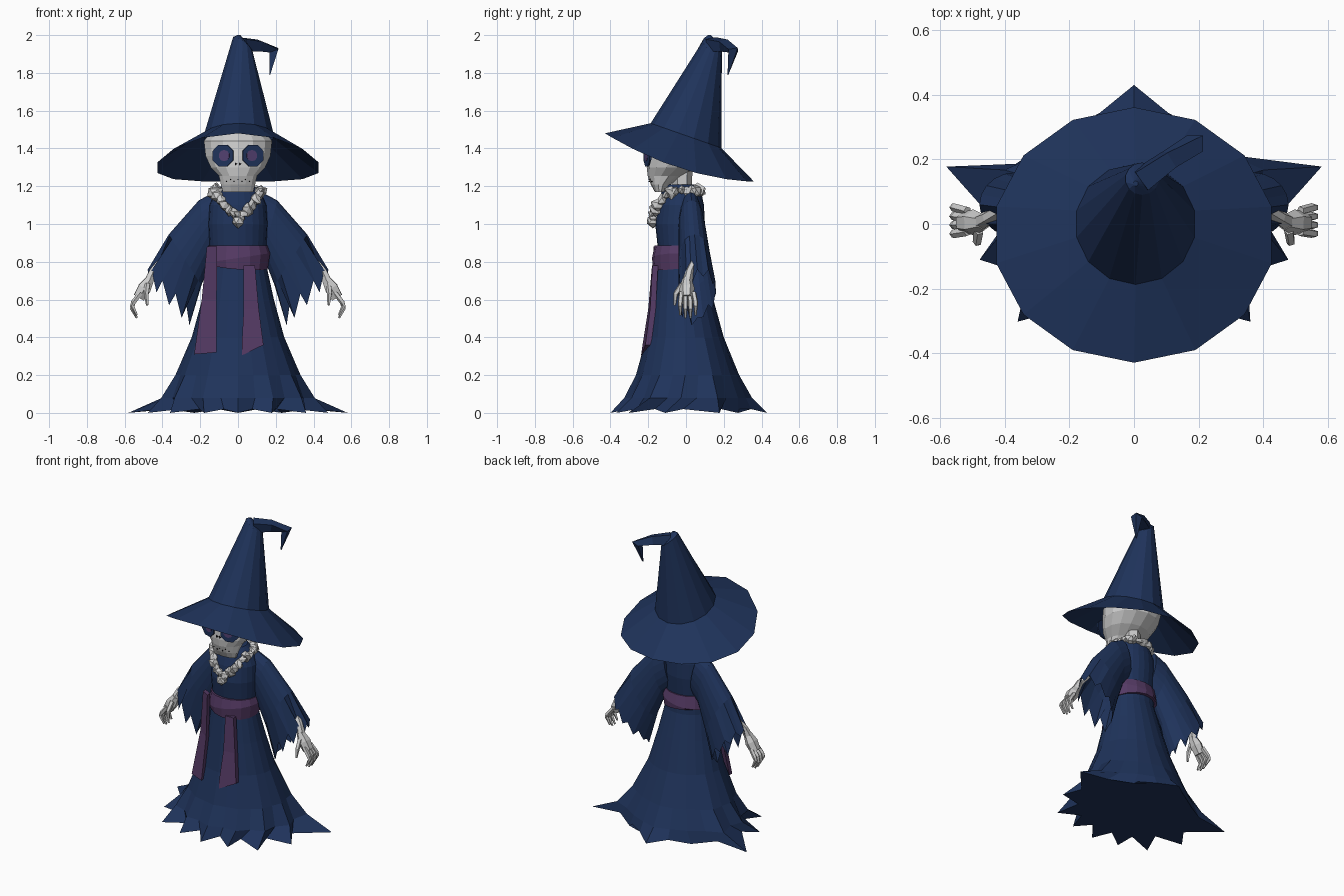
import bpy, bmesh, math, random
from mathutils import Vector

if "Cube" in bpy.data.objects:
    bpy.data.objects.remove(bpy.data.objects["Cube"], do_unlink=True)
random.seed(4)


def material(name, r, g, b):
    m = bpy.data.materials.new(name)
    m.use_nodes = True
    m.diffuse_color = (r, g, b, 1)
    node = m.node_tree.nodes["Principled BSDF"]
    node.inputs["Base Color"].default_value = (r, g, b, 1)
    node.inputs["Roughness"].default_value = 0.9
    return m


NAVY = material("navy cloth", 0.0135, 0.033, 0.104)
PURPLE = material("purple cloth", 0.09, 0.042, 0.128)
BONE = material("bone", 0.6, 0.6, 0.6)
IRIS = material("violet iris", 0.085, 0.05, 0.16)
BLACK = material("black", 0.01, 0.01, 0.012)


def finish(name, bm, mat):
    bmesh.ops.recalc_face_normals(bm, faces=bm.faces)
    me = bpy.data.meshes.new(name)
    bm.to_mesh(me)
    bm.free()
    me.materials.append(mat)
    ob = bpy.data.objects.new(name, me)
    bpy.context.collection.objects.link(ob)
    return ob


def loft(name, rings, mat, start=True, end=True):
    """Skin a list of equal-length rings, with optional end caps."""
    bm = bmesh.new()
    rows = [[bm.verts.new(p) for p in ring] for ring in rings]
    n = len(rows[0])
    for a, b in zip(rows, rows[1:]):
        for i in range(n):
            j = (i + 1) % n
            bm.faces.new((a[i], a[j], b[j], b[i]))
    if start:
        bm.faces.new(rows[0])
    if end:
        bm.faces.new(rows[-1])
    return finish(name, bm, mat)


def oval(z, rx, front, back, n=24):
    """Horizontal oval ring that starts at the front."""
    mid, h = (front + back) / 2, (back - front) / 2
    angles = [math.tau * i / n for i in range(n)]
    return [Vector((rx * math.sin(a), mid - h * math.cos(a), z)) for a in angles]


def tube(name, points, radii, mat, sides=6):
    pts = [Vector(p) for p in points]
    rings = []
    for i, p in enumerate(pts):
        t = (pts[min(i + 1, len(pts) - 1)] - pts[max(i - 1, 0)]).normalized()
        u = t.cross(Vector((0, 1, 0.1))).normalized()
        v = t.cross(u)
        angles = [math.tau * (k + 0.5) / sides for k in range(sides)]
        rings.append([p + radii[i] * (u * math.cos(a) + v * math.sin(a)) for a in angles])
    return loft(name, rings, mat)


def plate(name, center, normal, r, mat, sides=10, depth=0.009):
    """Thin polygon facing along a horizontal-ish normal."""
    c, nrm = Vector(center), Vector(normal).normalized()
    u = nrm.cross(Vector((0, 0, 1))).normalized()
    v = u.cross(nrm)
    angles = [math.tau * (k + 0.5) / sides for k in range(sides)]
    ring = [c + r * (u * math.cos(a) + v * math.sin(a)) for a in angles]
    return loft(name, [ring, [p + nrm * depth for p in ring]], mat)


# Robe with a ragged flaring hem (angle from the front, radius)
half = [(0, 0.4), (14, 0.31), (26, 0.41), (38, 0.33), (50, 0.47), (62, 0.35), (77, 0.49),
        (88, 0.41), (107, 0.607), (117, 0.41), (140, 0.36), (163, 0.36), (180, 0.43)]
hem = half + [(360 - a, r) for a, r in half[-2:0:-1]]
hem_ring = []
for i, (a, r) in enumerate(hem):
    a = math.radians(a)
    hem_ring.append(Vector((r * math.sin(a), -r * math.cos(a), 0.02 * (i % 2))))


def folded(ring, amount):
    """Pull a ring towards the hem so the folds fade upwards."""
    return [p.lerp(Vector((q.x, q.y, p.z)), amount) for p, q in zip(ring, hem_ring)]


robe = [hem_ring, folded(oval(0.08, 0.375, -0.295, 0.315), 0.3),
        folded(oval(0.2, 0.315, -0.25, 0.265), 0.1),
        oval(0.4, 0.245, -0.21, 0.2), oval(0.6, 0.19, -0.182, 0.145),
        oval(0.76, 0.155, -0.16, 0.1), oval(0.88, 0.15, -0.15, 0.09),
        oval(1.0, 0.157, -0.163, 0.1), oval(1.1, 0.15, -0.15, 0.095),
        oval(1.17, 0.12, -0.13, 0.08), oval(1.21, 0.075, -0.11, 0.05)]
loft("robe", robe, NAVY)

# Belt, narrower at the back, and its hanging ends
belt = [oval(0.76, 0.158, -0.174, 0.115, 16), oval(0.82, 0.17, -0.18, 0.118, 16),
        oval(0.885, 0.156, -0.166, 0.1, 16)]
for p in belt[0]:
    p.z += 0.12 * (p.y + 0.17) - 0.08 * p.x
for p in belt[1]:
    p.z += 0.15 * p.x
loft("belt", belt, PURPLE)


def sash(name, rows):
    """Cloth strip given by height, slope, side positions and side depths."""
    rings = [[(x0, y0, z), (x1, y1, z + slope), (x1, y1 + 0.03, z + slope), (x0, y0 + 0.03, z)]
             for z, slope, x0, x1, y0, y1 in rows]
    loft(name, rings, PURPLE)


sash("sash_right", [(0.88, 0, -0.165, -0.11, -0.14, -0.172),
                    (0.6, 0, -0.192, -0.113, -0.13, -0.18),
                    (0.31, 0.01, -0.232, -0.115, -0.165, -0.228)])
sash("sash_left", [(0.78, 0, 0.03, 0.09, -0.18, -0.178),
                   (0.55, 0, 0.03, 0.11, -0.2, -0.19),
                   (0.36, 0, 0.02, 0.135, -0.23, -0.215)])
sash("sash_left_torn_end", [(0.36, 0, 0.02, 0.135, -0.23, -0.215),
                            (0.305, 0.05, 0.022, 0.125, -0.238, -0.217)])


# Bell sleeves with torn cuffs, and skeletal hands
def sleeve_ring(s, c, axis, length, width, n=20):
    c, axis = Vector(c), Vector(axis).normalized()
    ring = []
    for i in range(n):
        a = math.tau * i / n
        p = c + axis * length * math.cos(a) + Vector((0, width * math.sin(a), 0))
        ring.append(Vector((p.x * s, p.y, p.z)))
    return ring


for s, side in ((1, "left"), (-1, "right")):
    cuff = sleeve_ring(s, (0.365, 0.06, 0.665), (0.23, 0, 0.23), 0.16, 0.1)
    for i, p in enumerate(cuff):
        depth = 0.05 if p.y > 0.07 else 0.095
        p.z -= depth if i % 2 else 0.0
    cuff[0].z -= 0.02
    cuff[10].z -= 0.05
    loft("sleeve_" + side, [
        sleeve_ring(s, (0.1, 0.025, 1.03), (0.2, 0, 0.98), 0.14, 0.06),
        sleeve_ring(s, (0.17, 0.03, 0.98), (0.25, 0, 0.97), 0.15, 0.07),
        sleeve_ring(s, (0.28, 0.045, 0.81), (0.45, 0, 0.7), 0.16, 0.085),
        cuff], NAVY, end=False)

    def flip(points):
        return [(x * s, y, z) for x, y, z in points]

    tube("forearm_" + side, flip([(0.41, 0.045, 0.8), (0.45, 0.02, 0.75), (0.475, 0.005, 0.69)]),
         [0.02, 0.022, 0.028], BONE)
    tube("palm_" + side, flip([(0.465, 0.005, 0.71), (0.495, 0.005, 0.66), (0.525, 0.005, 0.61)]),
         [0.025, 0.04, 0.034], BONE)
    for k in range(4):
        y = -0.03 + 0.027 * k
        drop = 0.015 * abs(k - 1.5)
        tube(f"finger_{k + 1}_{side}",
             flip([(0.515, y * 0.8, 0.635), (0.553, y, 0.585), (0.56, y, 0.545 + drop),
                   (0.535, y, 0.495 + drop)]), [0.014, 0.014, 0.012, 0.006], BONE, 5)
    tube("thumb_" + side, flip([(0.48, -0.02, 0.68), (0.485, -0.055, 0.63), (0.48, -0.06, 0.57)]),
         [0.016, 0.014, 0.007], BONE, 5)

# Necklace of rough bone pieces, dipping to a point at the front
bm = bmesh.new()
count = 28
for i in range(count + 2):
    a = math.tau * i / count
    front = max(math.cos(a), 0)
    at = Vector((0.125 * math.sin(a) * (1 - 0.1 * front), -0.05 - 0.125 * math.cos(a),
                 1.175 - 0.125 * front ** 2))
    if i >= count:
        at = Vector((0.02 * (i - count), -0.175, 1.02 + 0.015 * (i - count)))
    made = bmesh.ops.create_icosphere(bm, subdivisions=1, radius=random.uniform(0.024, 0.04))
    for v in made["verts"]:
        v.co = v.co * random.uniform(0.6, 1.3) + at
finish("bone_necklace", bm, BONE)

# Skull and neck
tube("neck", [(0, -0.02, 1.15), (0, -0.02, 1.32)], [0.05, 0.055], BONE)
skull = [(1.17, 0.083, -0.165, -0.11), (1.21, 0.093, -0.187, -0.08),
         (1.255, 0.104, -0.203, -0.02), (1.3, 0.148, -0.208, 0.06),
         (1.36, 0.176, -0.203, 0.135), (1.44, 0.185, -0.19, 0.16), (1.52, 0.12, -0.11, 0.1)]
loft("skull", [oval(*row, n=14) for row in skull], BONE)

# Painted face: sockets, irises, nostrils and mouth stitches
for s, side in ((1, "left"), (-1, "right")):
    facing = Vector((0.3 * s, -1, 0.02)).normalized()
    c = Vector((0.078 * s, -0.2, 1.362))
    plate("eye_socket_" + side, c, facing, 0.062, NAVY, 8)
    plate("iris_" + side, c + facing * 0.009 - Vector((0.008 * s, 0, 0)),
          facing, 0.03, IRIS, 10, 0.004)
    plate("nostril_" + side, (0.011 * s, -0.207, 1.318), (0, -1, 0), 0.009, BLACK, 3, 0.006)
for k in range(7):
    x = -0.06 + 0.02 * k
    y = -0.193 + 4 * x * x
    plate(f"stitch_{k + 1}", (x, y, 1.225 + 0.012 * (k % 2)), (x * 5, -1, -0.2),
          0.0035, BLACK, 4, 0.006)


# Hat: drooping brim, leaning crown and hooked tip
def hat_ring(cx, cy, rx, ry, height, n=14):
    ring = []
    for i in range(n):
        a = math.tau * i / n
        x, y = cx + rx * math.sin(a), cy - ry * math.cos(a)
        ring.append(Vector((x, y, height(x, y))))
    return ring


rim = hat_ring(0, -0.034, 0.437, 0.395, lambda x, y: 1.285 - 0.3 * y + 0.36 * y * y)
band = hat_ring(0.005, 0, 0.187, 0.187, lambda x, y: 1.468 - 0.35 * y)
top = hat_ring(0.025, 0.14, 0.052, 0.05, lambda x, y: 1.95 - 0.7 * (x - 0.025) - 0.4 * (y - 0.14))
peak = hat_ring(0.005, 0.125, 0.008, 0.008, lambda x, y: 2.0)
loft("hat", [rim, band, top, peak], NAVY, start=False)
tube("hat_hook", [(0.02, 0.135, 1.95), (0.11, 0.2, 1.945), (0.19, 0.25, 1.92), (0.168, 0.222, 1.79)],
     [0.048, 0.038, 0.035, 0.003], NAVY, 4)
